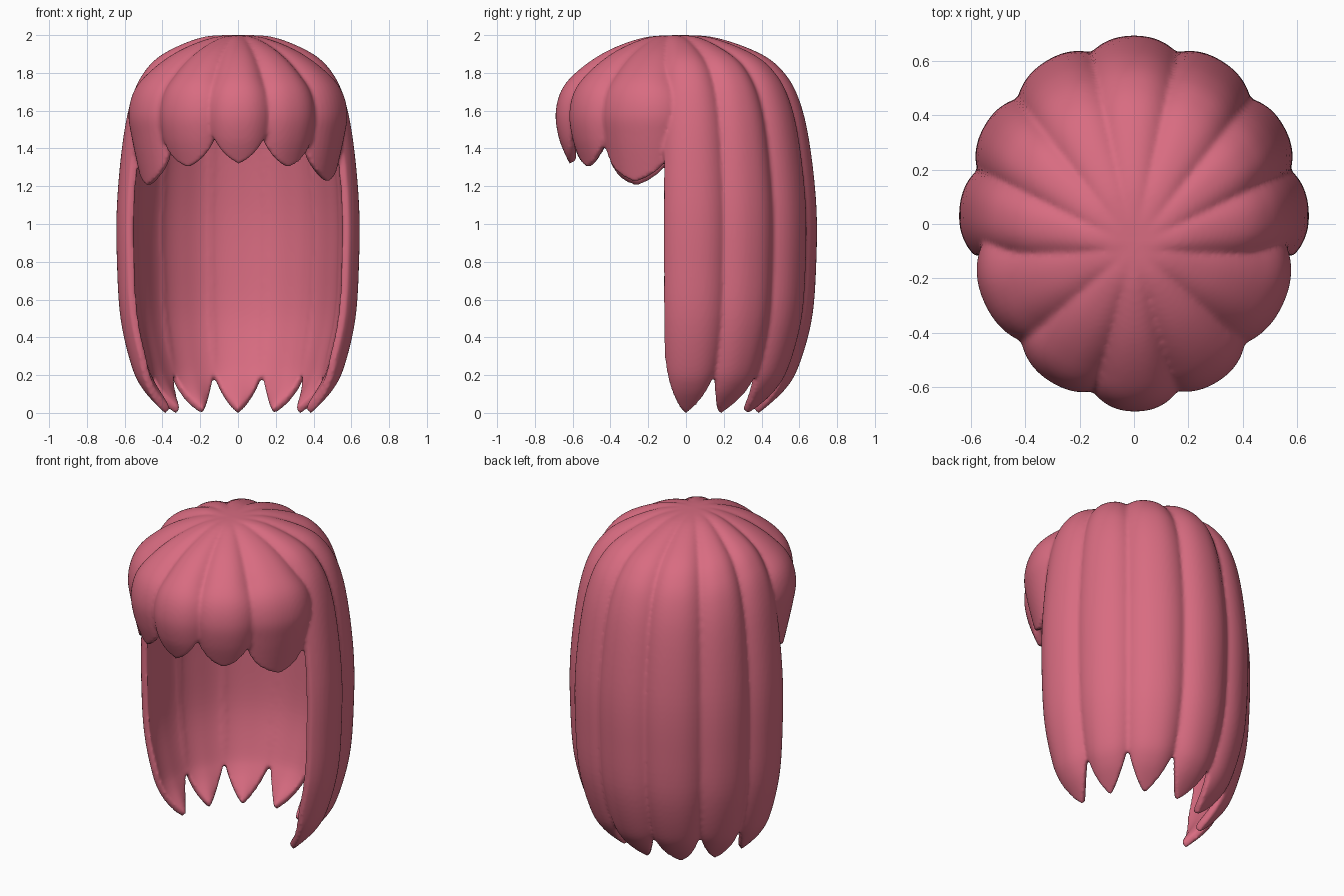
import bpy, bmesh, math

if "Cube" in bpy.data.objects:
    bpy.data.objects.remove(bpy.data.objects["Cube"])

pink = bpy.data.materials.new("rose pink hair")
pink.diffuse_color = (0.69, 0.15, 0.22, 1)
pink.use_nodes = True
pink.node_tree.nodes["Principled BSDF"].inputs["Base Color"].default_value = pink.diffuse_color

CROWN_Y = -0.08
NU = 14                      # divisions across a lock
DEPTH, EDGE, THICK = 0.05, 0.035, 0.05   # bulge, edge thickness, extra middle thickness

# Profiles from crown to tip: (fraction of full radius, height)
LONG = [(0.01, 2.0), (0.3, 1.988), (0.62, 1.9), (0.79, 1.79), (0.89, 1.64),
        (0.955, 1.42), (1.0, 1.1), (1.0, 0.8), (0.97, 0.5), (0.88, 0.25),
        (0.78, 0.12), (0.6, -0.005)]


def fringe(end):
    return [(0.01, 2.0), (0.25, 1.985), (0.54, 1.92), (0.78, 1.825), (0.94, 1.72),
            (1.0, 1.59), (0.97, 1.45), (0.88, end - 0.006)]


def spline(pts, n=7):
    """Catmull-Rom curve through the points."""
    p = [pts[0]] + pts + [pts[-1]]
    out = []
    for i in range(1, len(p) - 2):
        for k in range(n):
            t = k / n
            out.append(tuple(0.5 * (2 * b + (c - a) * t + (2 * a - 5 * b + 4 * c - d) * t * t
                             + (3 * b - a - 3 * c + d) * t ** 3)
                             for a, b, c, d in zip(p[i - 1], p[i], p[i + 1], p[i + 2])))
    return out + [pts[-1]]


def lock(bm, a0, a1, profile, taper, scale=1.0):
    """One crescent-section lock between two plan angles, ending in a leaf tip."""
    path = spline(profile)
    n = len(path)
    dist = [0.0] * n         # arc length left to the tip
    for i in range(n - 2, -1, -1):
        dist[i] = dist[i + 1] + math.hypot((path[i + 1][0] - path[i][0]) * 0.65,
                                           path[i + 1][1] - path[i][1])
    mid, half = math.radians((a0 + a1) / 2), math.radians((a1 - a0) / 2 + 1.5)
    rings = []
    for i, (f, z) in enumerate(path):
        p, q = path[max(i - 1, 0)], path[min(i + 1, n - 1)]
        dr, dz = (q[0] - p[0]) * 0.65, q[1] - p[1]
        ln = math.hypot(dr, dz)
        nr, nz = -dz / ln, dr / ln                     # outward normal
        s = max(0.0, 1 - dist[i] / taper)
        w = max((1 - s ** 2.4) ** 0.75, 0.03)          # rounded leaf tip
        grow = min(1, max(0, (f - 0.12) / 0.7))        # grooves fade at the crown
        ring = []
        us = [-1 + 2 * k / NU for k in range(NU + 1)]
        for inner, u in [(0, u) for u in us] + [(1, u) for u in reversed(us)]:
            th = mid + half * u * w
            c, sn = math.cos(th), math.sin(th)
            r = scale / math.hypot(c / 0.642, sn / 0.69)
            off = -DEPTH * grow * abs(u * w) ** 2.4
            if inner:
                off -= EDGE + THICK * (1 - u * u) * w
            ring.append(bm.verts.new((f * r * c + nr * off * c,
                                      CROWN_Y + f * (r * sn - CROWN_Y) + nr * off * sn,
                                      z + nz * off)))
        rings.append(ring)
    m = len(rings[0])
    faces = []
    for a, b in zip(rings, rings[1:]):
        for k in range(m):
            faces.append(bm.faces.new((a[k], b[k], b[(k + 1) % m], a[(k + 1) % m])))
    faces += [bm.faces.new(rings[0]), bm.faces.new(rings[-1][::-1])]
    bmesh.ops.recalc_face_normals(bm, faces=faces)


bm = bmesh.new()

# Fringe: five short locks
lock(bm, -102, -77, fringe(1.325), 0.25)
for a, b, c, e in ((-9, -48, -77, 1.23), (-171, -133, -102, 1.21)):
    lock(bm, min(b, c), max(b, c), fringe(1.305), 0.25, 0.968)
    lock(bm, min(a, b), max(a, b), fringe(e), 0.22, 0.955)

# Long locks: sides and back
bounds = [-10, 19, 47, 76, 104, 133, 161, 190]
for a, b in zip(bounds, bounds[1:]):
    lock(bm, a, b, LONG, 0.45)

# Fuse the locks into one sculpted wig with soft grooves
me = bpy.data.meshes.new("hair")
bm.to_mesh(me)
bm.free()
me.materials.append(pink)
hair = bpy.data.objects.new("hair", me)
bpy.context.collection.objects.link(hair)
fuse = hair.modifiers.new("fuse", 'REMESH')
fuse.mode = 'VOXEL'
fuse.voxel_size = 0.011
fuse.use_smooth_shade = True
soft = hair.modifiers.new("soften", 'SMOOTH')
soft.factor = 0.5
soft.iterations = 3
bpy.context.view_layer.objects.active = hair
hair.select_set(True)
bpy.ops.object.convert(target='MESH')
